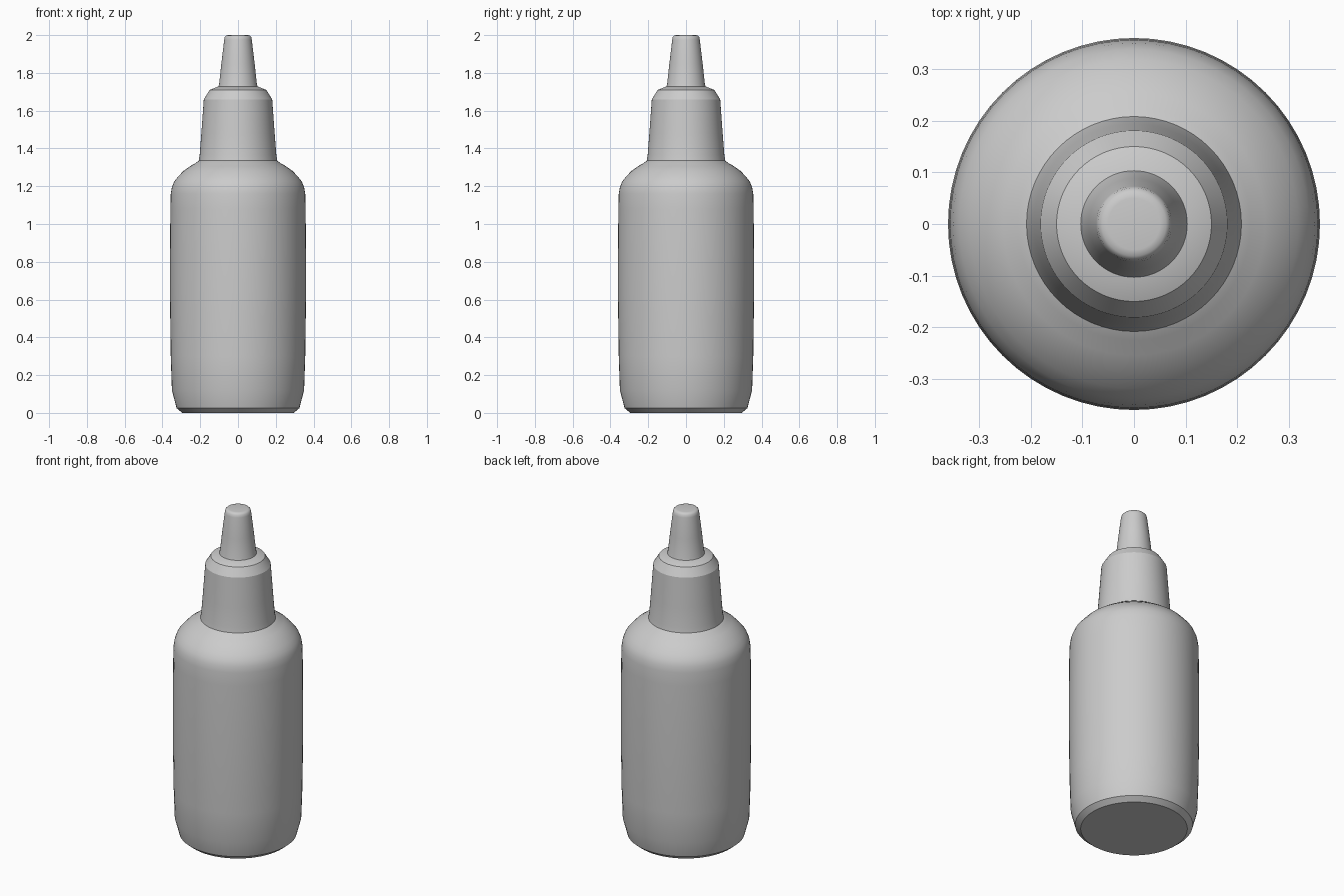
import bpy, bmesh, math

if "Cube" in bpy.data.objects:
    bpy.data.objects.remove(bpy.data.objects["Cube"])

SEGMENTS = 64

def lathe(name, profile, angle):
    """Spin (radius, z) rings around z and cap both ends."""
    bm = bmesh.new()
    rings = []
    for r, z in profile:
        rings.append([bm.verts.new((r * math.cos(2 * math.pi * i / SEGMENTS),
                                    r * math.sin(2 * math.pi * i / SEGMENTS), z))
                      for i in range(SEGMENTS)])
    for a, b in zip(rings, rings[1:]):
        for i in range(SEGMENTS):
            j = (i + 1) % SEGMENTS
            bm.faces.new((a[i], a[j], b[j], b[i]))
    bm.faces.new(rings[0][::-1])
    bm.faces.new(rings[-1])
    mesh = bpy.data.meshes.new(name)
    bm.to_mesh(mesh)
    bm.free()
    obj = bpy.data.objects.new(name, mesh)
    bpy.context.collection.objects.link(obj)
    bpy.ops.object.select_all(action='DESELECT')
    obj.select_set(True)
    bpy.context.view_layer.objects.active = obj
    bpy.ops.object.shade_smooth_by_angle(angle=math.radians(angle))
    return obj

# Bottle body: chamfered foot, slightly bulging wall, rounded shoulder
lathe("bottle_body", [
    (0.295, 0.0), (0.325, 0.025), (0.35, 0.12), (0.356, 0.3), (0.36, 0.6),
    (0.36, 0.85), (0.358, 1.08), (0.356, 1.16), (0.35, 1.195), (0.338, 1.225),
    (0.318, 1.25), (0.29, 1.28), (0.254, 1.306), (0.225, 1.322),
    (0.205, 1.337), (0.18, 1.345)], 35)

# Tapered screw cap with stepped top
lathe("cap", [
    (0.208, 1.335), (0.203, 1.365), (0.194, 1.48), (0.189, 1.55),
    (0.181, 1.66), (0.15, 1.71), (0.1, 1.73)], 25)

# Conical nozzle with rounded tip
lathe("nozzle", [
    (0.105, 1.722), (0.1, 1.74), (0.088, 1.85), (0.073, 1.975),
    (0.07, 1.99), (0.062, 1.998), (0.05, 2.0)], 50)
